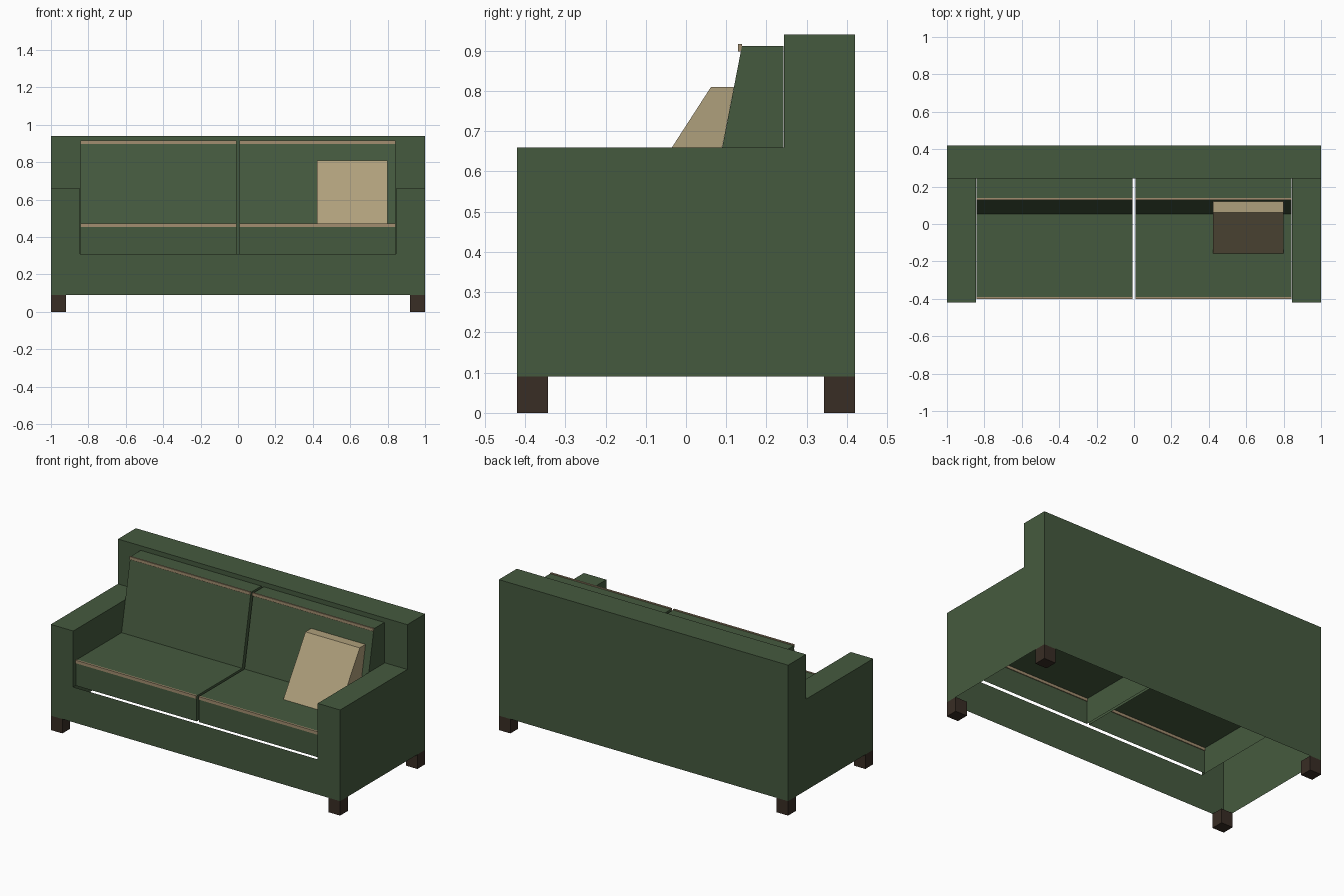
import bpy, bmesh

if "Cube" in bpy.data.objects:
    bpy.data.objects.remove(bpy.data.objects["Cube"])


def material(name, rgb):
    m = bpy.data.materials.new(name)
    m.diffuse_color = (*rgb, 1)
    m.use_nodes = True
    m.node_tree.nodes["Principled BSDF"].inputs["Base Color"].default_value = m.diffuse_color
    return m


GREEN = material("green_fabric", (0.060, 0.102, 0.049))
TAN = material("tan_pillow", (0.43, 0.35, 0.20))
TRIM = material("brown_trim", (0.36, 0.27, 0.16))
WOOD = material("dark_wood", (0.040, 0.026, 0.018))


def finish(name, bm, mat):
    me = bpy.data.meshes.new(name)
    bm.to_mesh(me)
    bm.free()
    me.materials.append(mat)
    ob = bpy.data.objects.new(name, me)
    bpy.context.collection.objects.link(ob)
    return ob


def prism(name, profile, x0, x1, mat, skip=()):
    """Extrude a (y, z) profile along x; skip lists profile edges left open."""
    bm = bmesh.new()
    a = [bm.verts.new((x0, y, z)) for y, z in profile]
    b = [bm.verts.new((x1, y, z)) for y, z in profile]
    n = len(a)
    bm.faces.new(a[::-1])
    bm.faces.new(b)
    for i in range(n):
        if i not in skip:
            j = (i + 1) % n
            bm.faces.new((a[i], a[j], b[j], b[i]))
    return finish(name, bm, mat)


def box(name, x0, x1, y0, y1, z0, z1, mat, skip=()):
    return prism(name, [(y0, z0), (y1, z0), (y1, z1), (y0, z1)], x0, x1, mat, skip)


# Main dimensions
YF, YB, YI = -0.42, 0.42, 0.243      # front, rear, inner face of backrest
Z0, ZS, ZA, ZT = 0.09, 0.31, 0.66, 0.94  # bottom, front panel, arm, backrest top
XI = 0.845                           # inner face of arm

# Sofa frame: thin shell open underneath
bm = bmesh.new()


def face(points):
    bm.faces.new([bm.verts.new(p) for p in points])


face([(x, YF, z) for x, z in [(-1, Z0), (1, Z0), (1, ZA), (XI, ZA), (XI, ZS),
                              (-XI, ZS), (-XI, ZA), (-1, ZA)]])
face([(x, YI, z) for x, z in [(-XI, ZS), (XI, ZS), (XI, ZA), (1, ZA), (1, ZT),
                              (-1, ZT), (-1, ZA), (-XI, ZA)]])
face([(1, YB, Z0), (-1, YB, Z0), (-1, YB, ZT), (1, YB, ZT)])
face([(-1, YI, ZT), (1, YI, ZT), (1, YB, ZT), (-1, YB, ZT)])
for s in (1, -1):
    side = [(s, y, z) for y, z in [(YF, Z0), (YB, Z0), (YB, ZT), (YI, ZT),
                                   (YI, ZA), (YF, ZA)]]
    top = [(s * XI, YF, ZA), (s, YF, ZA), (s, YI, ZA), (s * XI, YI, ZA)]
    inner = [(s * XI, YI, ZS), (s * XI, YF, ZS), (s * XI, YF, ZA), (s * XI, YI, ZA)]
    for f in (side, top, inner):
        face(f[::s])
bmesh.ops.remove_doubles(bm, verts=bm.verts, dist=1e-4)
finish("sofa_frame", bm, GREEN)

# Cushions and trim, one set on each side
for side, x0, x1 in (("left", -0.842, -0.008), ("right", 0.008, 0.842)):
    box(side + "_seat_cushion", x0, x1, -0.396, YI - 0.001, ZS, 0.47, GREEN, skip=(0,))
    prism(side + "_back_cushion",
          [(0.053, 0.47), (YI - 0.001, 0.47), (YI - 0.001, 0.912), (0.139, 0.912)],
          x0, x1, GREEN, skip=(0,))
    box(side + "_seat_trim", x0, x1, -0.402, -0.391, 0.453, 0.472, TRIM)
    box(side + "_back_trim", x0, x1, 0.129, 0.139, 0.898, 0.917, TRIM)

# Throw pillow leaning on the right back cushion
prism("throw_pillow", [(-0.157, 0.471), (0.053, 0.471), (0.119, 0.81), (0.062, 0.81)],
      0.423, 0.798, TAN)

# Legs
for sx, xn in ((-1, "left"), (1, "right")):
    for sy, yn in ((-1, "front"), (1, "back")):
        xs, ys = sorted((sx * 0.92, sx)), sorted((sy * 0.343, sy * YB))
        box(f"{yn}_{xn}_leg", *xs, *ys, 0, Z0, WOOD)
